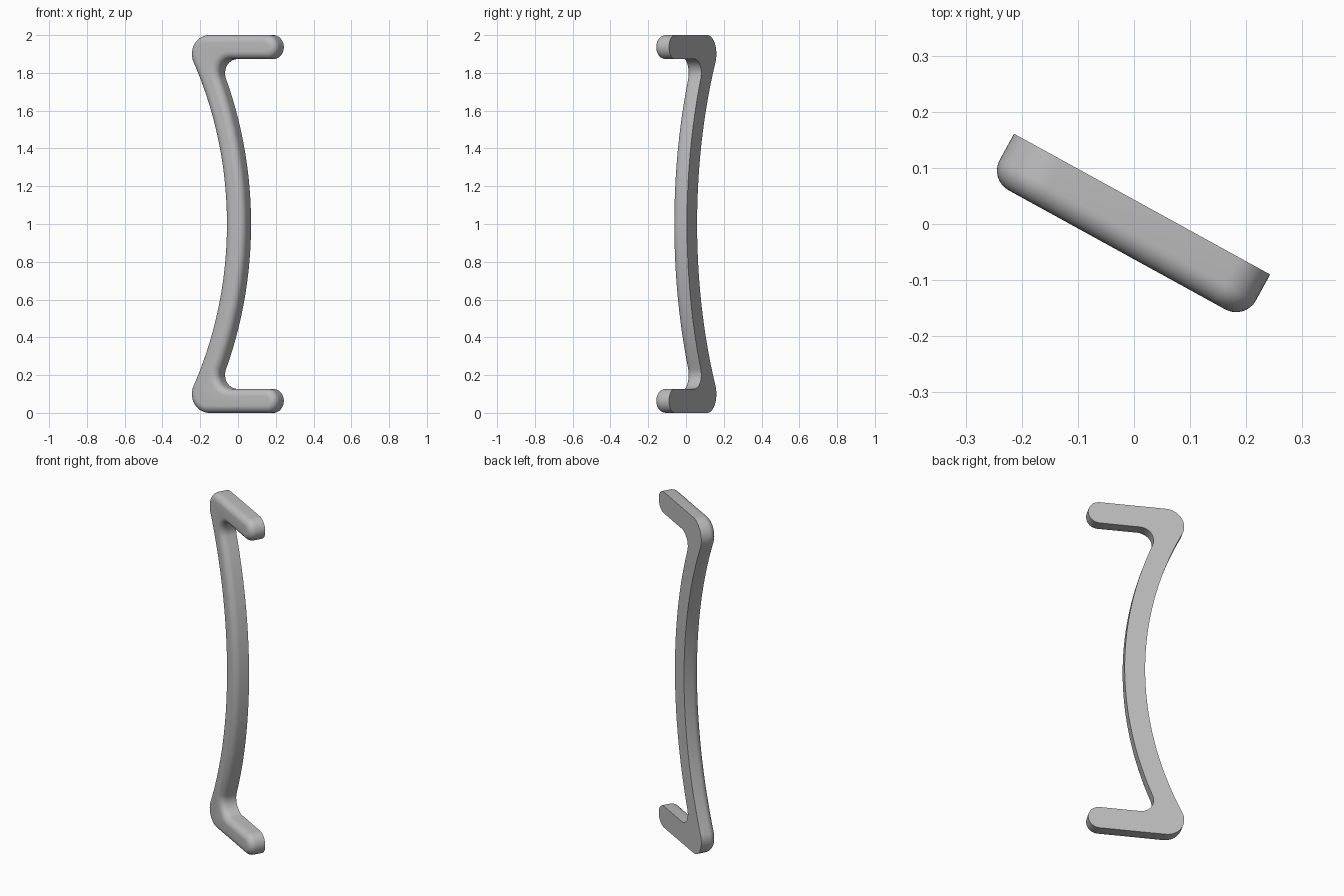
import bpy, bmesh
from math import sin, cos, pi, atan2, sqrt, radians

if "Cube" in bpy.data.objects:
    bpy.data.objects.remove(bpy.data.objects["Cube"], do_unlink=True)

# Handle dimensions, measured from the middle of the grip
BOW_X, BOW_OUT, BOW_IN = -1.971, 1.918, 2.029   # centre and radii of the bowed grip
ARM_R, CORNER_R, INNER_R = 0.0635, 0.1, 0.075   # arm end, outer corner, inner corner
ARM_END, BACK, FRONT, ROUND = 0.256, 0.038, -0.055, 0.04


def arc(cx, cz, r, start, end, steps):
    angles = [start + (end - start) * i / steps for i in range(steps + 1)]
    return [(cx + r * cos(a), cz + r * sin(a)) for a in angles]


def outline(d):
    """Closed outline of the handle, shrunk inwards by d."""
    inner_z = 1 - 2 * ARM_R - INNER_R
    inner_dx = sqrt((BOW_IN + INNER_R) ** 2 - inner_z ** 2)
    corner_z = 1 - CORNER_R
    corner_dx = sqrt((BOW_OUT + CORNER_R) ** 2 - corner_z ** 2)
    a_in, a_out = atan2(inner_z, inner_dx), atan2(corner_z, corner_dx)
    half = arc(BOW_X, 0, BOW_IN - d, 0, a_in, 24)
    half += arc(BOW_X + inner_dx, inner_z, INNER_R + d, pi + a_in, pi / 2, 12)[1:]
    half += arc(ARM_END - ARM_R, 1 - ARM_R, ARM_R - d, -pi / 2, pi / 2, 20)
    half += arc(BOW_X + corner_dx, corner_z, CORNER_R - d, pi / 2, pi + a_out, 18)
    half += arc(BOW_X, 0, BOW_OUT + d, a_out, 0, 24)[1:]
    return half + [(x, -z) for x, z in half[-2:0:-1]]


# Rings from the flat back to the rounded front
rings = [(0, BACK)]
for i in range(9):
    a = pi / 2 * i / 8
    rings.append((ROUND * (1 - cos(a)), FRONT + ROUND * (1 - sin(a))))

bm = bmesh.new()
loops = [[bm.verts.new((x, y, z + 1)) for x, z in outline(d)] for d, y in rings]
for low, high in zip(loops, loops[1:]):
    for i in range(len(low)):
        j = (i + 1) % len(low)
        bm.faces.new((low[i], low[j], high[j], high[i]))
bm.faces.new(loops[0])
bm.faces.new(loops[-1])
bmesh.ops.recalc_face_normals(bm, faces=bm.faces)
mesh = bpy.data.meshes.new("pull_handle")
bm.to_mesh(mesh)
bm.free()

# Turned handle object
handle = bpy.data.objects.new("pull_handle", mesh)
bpy.context.collection.objects.link(handle)
handle.rotation_euler.z = radians(-28.8)

# Plain grey finish
grey = bpy.data.materials.new("light_grey")
grey.use_nodes = True
colour = (0.5, 0.5, 0.5, 1)
grey.diffuse_color = colour
grey.node_tree.nodes["Principled BSDF"].inputs["Base Color"].default_value = colour
mesh.materials.append(grey)

bpy.ops.object.select_all(action="DESELECT")
handle.select_set(True)
bpy.context.view_layer.objects.active = handle
bpy.ops.object.shade_smooth_by_angle(angle=radians(35))
